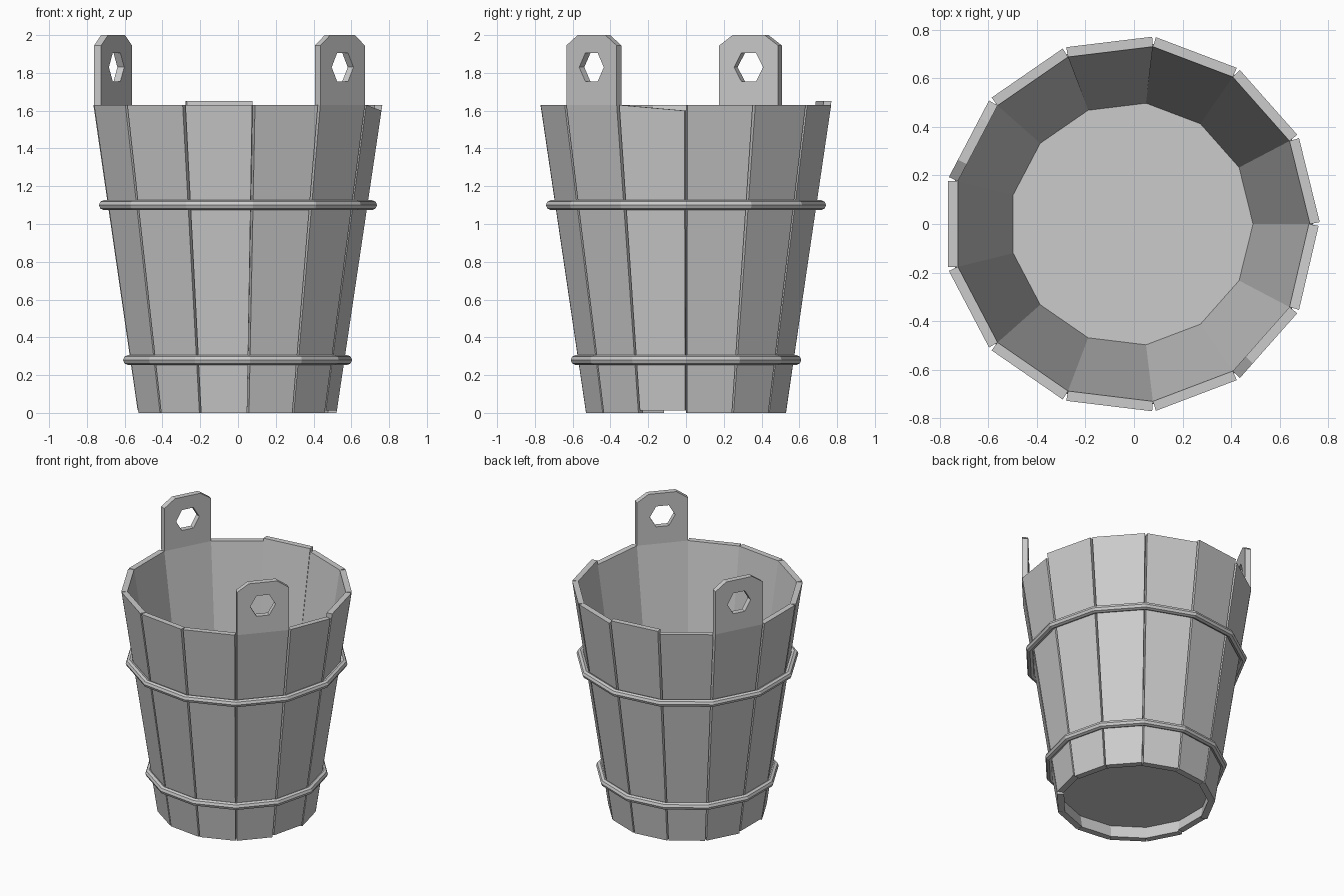
import bpy, bmesh
from math import pi, cos, sin
from mathutils import Matrix

if "Cube" in bpy.data.objects:
    bpy.data.objects.remove(bpy.data.objects["Cube"])

N = 13                      # number of staves
HALF = pi / N
CX = -0.011                 # bucket axis, so the bounds are centred
TOP, Z_FLOOR = 1.63, 0.09
R_OUT = (0.534, 0.777)      # outer corner radius, bottom and top
R_IN = (0.487, 0.735)       # inner corner radius, bottom and top


def radius(r, z):
    return r[0] + (r[1] - r[0]) * z / TOP


def finish(bm, name):
    bmesh.ops.remove_doubles(bm, verts=bm.verts, dist=0.0005)
    bmesh.ops.recalc_face_normals(bm, faces=bm.faces)
    me = bpy.data.meshes.new(name)
    bm.to_mesh(me)
    bm.free()
    ob = bpy.data.objects.new(name, me)
    bpy.context.collection.objects.link(ob)
    ob.location.x = CX


def stave(i, name, z0=0.0, z_right=TOP, z_left=TOP, handle=False):
    bm = bmesh.new()
    turn = Matrix.Rotation((2 * i + 1) * HALF, 4, 'Z')

    def vert(x, y, z):
        return bm.verts.new(turn @ Matrix.Translation((x, y, z)).to_translation())

    def corner(r, gap, side, z):
        rr = radius(r, min(z, TOP))
        return vert(rr * cos(HALF), side * (rr * sin(HALF) - gap), z)

    # tapered board with a narrow V gap on the outside
    rings = []
    for zr, zl in ((z0, z0), (z_right, z_left)):
        g = 0.005 if zr == z0 else 0.008
        rings.append([corner(R_OUT, g, -1, zr), corner(R_OUT, g, 1, zl),
                      corner(R_IN, 0, 1, zl), corner(R_IN, 0, -1, zr)])
    lo, hi = rings
    for k in range(4):
        n = (k + 1) % 4
        bm.faces.new((lo[k], lo[n], hi[n], hi[k]))
    bm.faces.new(lo)
    if not handle:
        bm.faces.new(hi)
    else:
        # upright lug: chamfered outline bridged to a hexagonal hole
        loops = []
        for r, gap in ((R_OUT, 0.008), (R_IN, 0)):
            x, w = r[1] * cos(HALF), r[1] * sin(HALF) - gap
            outline = [(w, 1.945), (w - 0.08, 2.0), (-w + 0.08, 2.0),
                       (-w, 1.945), (-w, TOP), (w, TOP)]
            out = [vert(x, y, z) for y, z in outline]
            hole = [vert(x, 0.087 * cos(k * pi / 3), 1.83 + 0.087 * sin(k * pi / 3))
                    for k in range(6)]
            for k in range(6):
                n = (k + 1) % 6
                bm.faces.new((out[k], out[n], hole[n], hole[k]))
            loops.append((out, hole))
        for k in range(6):
            n = (k + 1) % 6
            for part in (0, 1):
                if part == 0 and k == 4:
                    continue    # open where the lug meets the board
                a, b = loops[0][part], loops[1][part]
                bm.faces.new((a[k], a[n], b[n], b[k]))
    finish(bm, name)


# Staves, a few of them uneven, two carrying handle lugs
special = {
    3: dict(z_right=1.652, z_left=1.652),
    5: dict(handle=True),
    6: dict(z0=0.015),
    11: dict(handle=True),
    12: dict(z0=0.013, z_left=1.60),
}
for i in range(N):
    kw = special.get(i, {})
    stave(i, "handle_stave" if kw.get("handle") else "stave", **kw)

# Floor
bm = bmesh.new()
r = radius(R_IN, Z_FLOOR)
bm.faces.new([bm.verts.new((r * cos(2 * k * HALF), r * sin(2 * k * HALF), Z_FLOOR))
              for k in range(N)])
finish(bm, "bucket_floor")

# Hoops
for name, z, r in (("upper_hoop", 1.10, 0.721), ("lower_hoop", 0.28, 0.589)):
    bpy.ops.mesh.primitive_torus_add(major_segments=N, minor_segments=8,
                                     major_radius=r, minor_radius=0.026,
                                     location=(CX, 0, z))
    bpy.context.object.name = name
